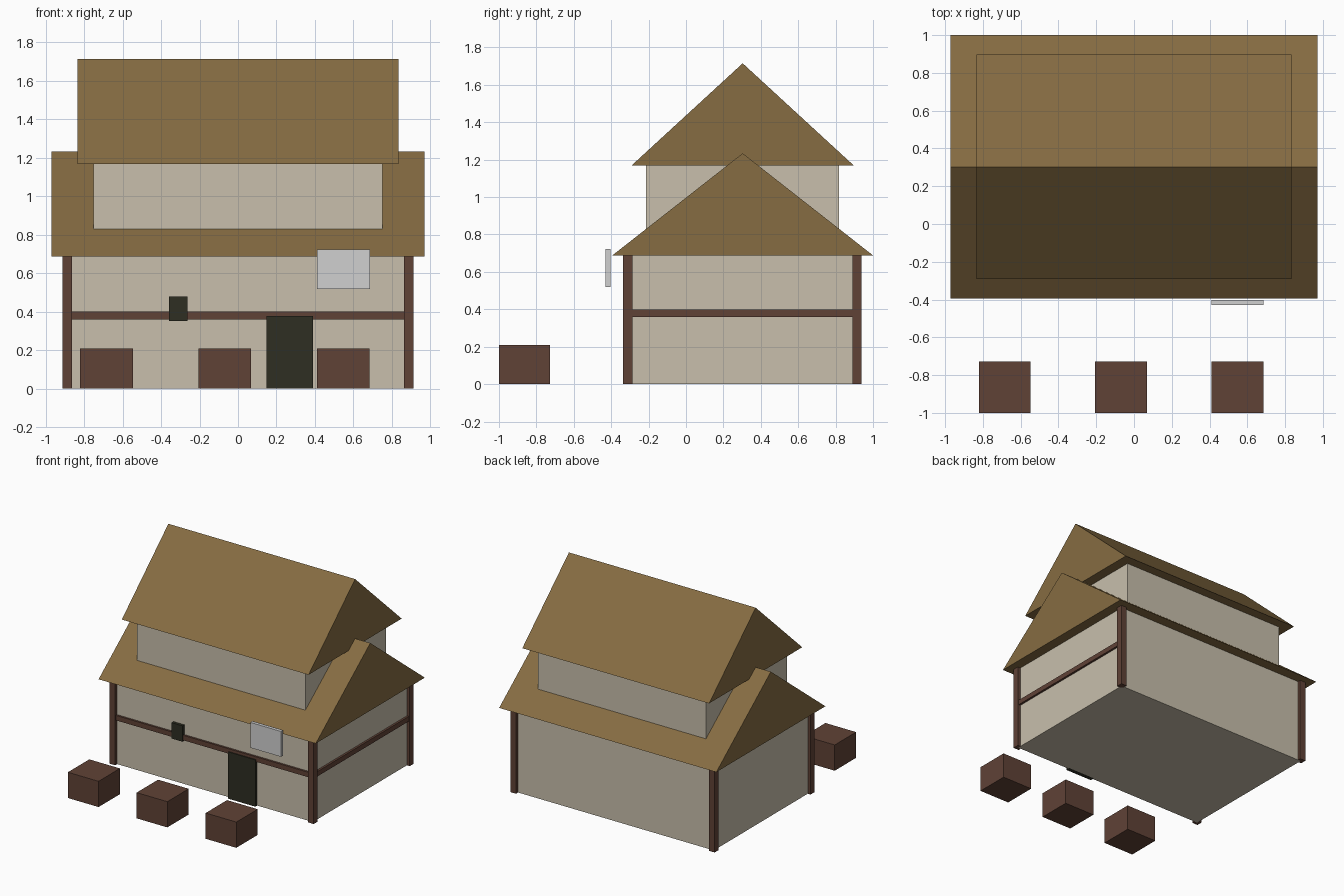
import bpy

if "Cube" in bpy.data.objects:
    bpy.data.objects.remove(bpy.data.objects["Cube"])

YC = 0.303  # house centre line in y


def material(name, r, g, b):
    m = bpy.data.materials.new(name)
    lin = [(c / 255 / 12.92) if c < 10 else ((c / 255 + 0.055) / 1.055) ** 2.4 for c in (r, g, b)]
    m.diffuse_color = (*lin, 1)
    m.use_nodes = True
    m.node_tree.nodes["Principled BSDF"].inputs["Base Color"].default_value = m.diffuse_color
    return m


plaster = material("cream plaster", 200, 191, 172)
thatch = material("thatch brown", 134, 108, 66)
timber = material("dark red timber", 96, 66, 54)
dark = material("dark green black", 46, 46, 34)
grey = material("light grey", 208, 208, 208)


def mesh(name, verts, faces, mat):
    me = bpy.data.meshes.new(name)
    me.from_pydata(verts, [], faces)
    me.materials.append(mat)
    ob = bpy.data.objects.new(name, me)
    bpy.context.collection.objects.link(ob)
    return ob


def box(name, x, y, z, mat):
    """Box from (min, max) ranges on each axis."""
    v = [(a, b, c) for c in z for b in y for a in x]
    f = [(0, 2, 3, 1), (4, 5, 7, 6), (0, 1, 5, 4), (2, 6, 7, 3), (0, 4, 6, 2), (1, 3, 7, 5)]
    return mesh(name, v, f, mat)


def gable(name, hx, hy, z0, z1, mat):
    """Solid triangular roof with its ridge along x."""
    v = [(x, y, z) for x in (-hx, hx) for y, z in ((YC - hy, z0), (YC + hy, z0), (YC, z1))]
    f = [(0, 2, 1), (3, 4, 5), (0, 1, 4, 3), (0, 3, 5, 2), (1, 2, 5, 4)]
    return mesh(name, v, f, mat)


# Walls and roofs of both storeys
box("lower_walls", (-0.888, 0.888), (YC - 0.615, YC + 0.61), (0, 0.69), plaster)
gable("lower_roof", 0.971, 0.697, 0.688, 1.234, thatch)
box("upper_walls", (-0.752, 0.752), (YC - 0.516, YC + 0.516), (0.69, 1.17), plaster)
gable("upper_roof", 0.835, 0.595, 1.168, 1.715, thatch)

# Corner posts
for sx in (-1, 1):
    for sy in (-1, 1):
        cx, cy = sx * 0.888, YC - 0.002 + sy * 0.613
        box("corner_post", (cx - 0.025, cx + 0.025), (cy - 0.025, cy + 0.025), (0, 0.69), timber)

# Horizontal beams on the front and right walls only
box("front_beam", (-0.87, 0.87), (-0.328, -0.30), (0.36, 0.40), timber)
box("right_beam", (0.87, 0.905), (-0.30, 0.90), (0.36, 0.40), timber)

# Door, small window and hanging sign
box("door", (0.147, 0.39), (-0.336, -0.30), (0, 0.378), dark)
box("window", (-0.358, -0.262), (-0.336, -0.30), (0.351, 0.479), dark)
box("sign_board", (0.411, 0.686), (-0.43, -0.403), (0.518, 0.723), grey)

# Row of crates in front
for cx in (-0.684, -0.069, 0.548):
    box("crate", (cx - 0.137, cx + 0.137), (-1.0, -0.727), (0, 0.208), timber)
